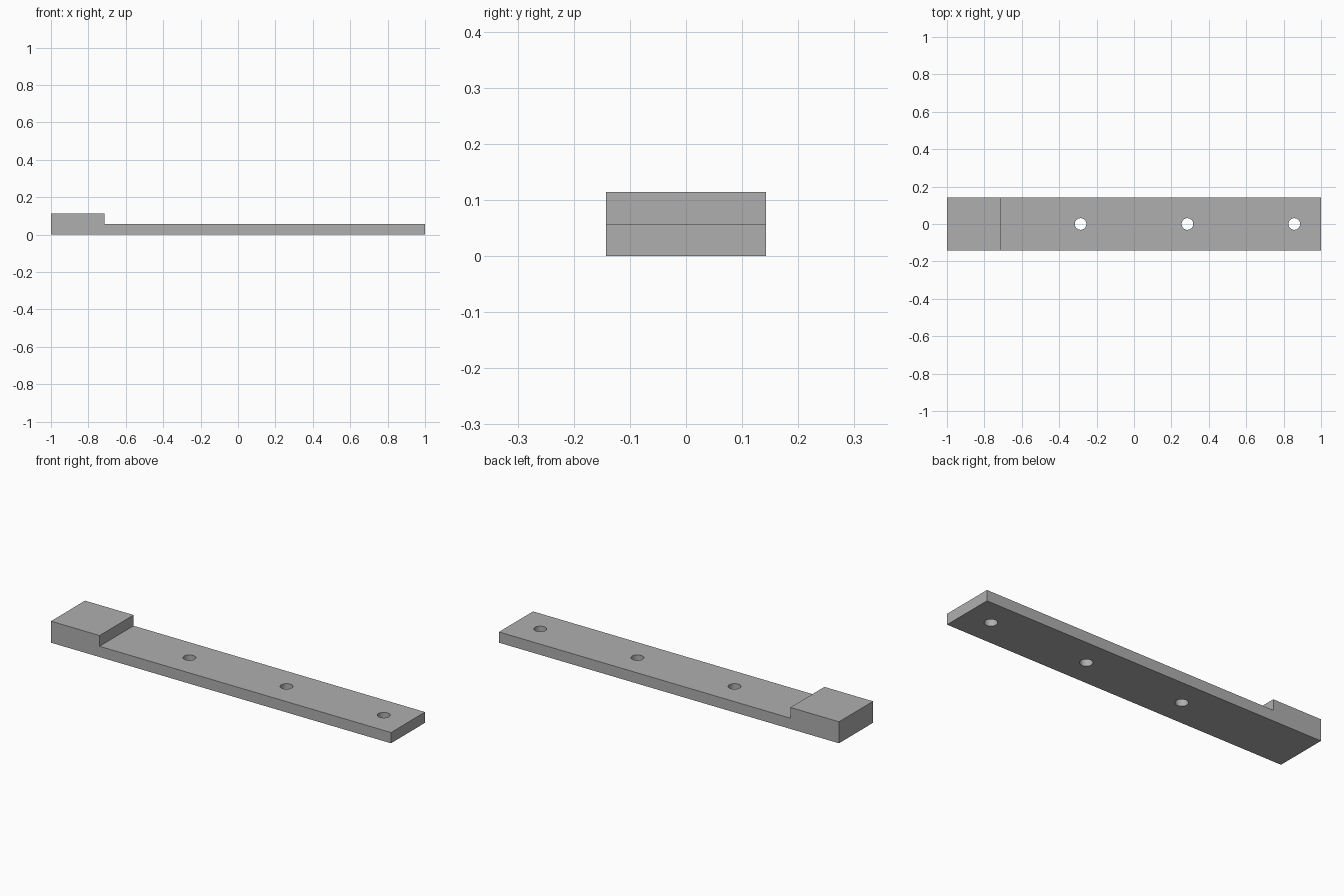
import bpy
import bmesh

if "Cube" in bpy.data.objects:
    bpy.data.objects.remove(bpy.data.objects["Cube"], do_unlink=True)

UNIT = 2 / 35               # the bar is 35 units long
HALF_WIDTH = 2.5 * UNIT
THICK = UNIT
STEP_X = -1 + 5 * UNIT
HOLE_RADIUS = 0.031

# Plain grey metal
grey = bpy.data.materials.new("grey metal")
grey.use_nodes = True
colour = (0.43, 0.43, 0.43, 1)
grey.diffuse_color = colour
grey.node_tree.nodes["Principled BSDF"].inputs["Base Color"].default_value = colour

# Stepped bar: side profile extruded across the width
profile = [(-1, 0), (1, 0), (1, THICK), (STEP_X, THICK),
           (STEP_X, 2 * THICK), (-1, 2 * THICK)]
bm = bmesh.new()
side = bm.faces.new([bm.verts.new((x, -HALF_WIDTH, z)) for x, z in profile])
extruded = bmesh.ops.extrude_face_region(bm, geom=[side])["geom"]
bmesh.ops.translate(bm, vec=(0, 2 * HALF_WIDTH, 0),
                    verts=[v for v in extruded if isinstance(v, bmesh.types.BMVert)])
bmesh.ops.recalc_face_normals(bm, faces=bm.faces)
mesh = bpy.data.meshes.new("stepped_bar")
bm.to_mesh(mesh)
bm.free()
mesh.materials.append(grey)
bar = bpy.data.objects.new("stepped_bar", mesh)
bpy.context.collection.objects.link(bar)

# Three evenly spaced through holes
cutters = []
for i in range(3):
    bpy.ops.mesh.primitive_cylinder_add(
        vertices=48, radius=HOLE_RADIUS, depth=4 * THICK,
        location=((10 * i - 5) * UNIT, 0, THICK / 2))
    cutter = bpy.context.object
    cutter.name = f"hole_cutter_{i + 1}"
    cutter.data.materials.append(grey)
    cutter.hide_render = True
    cutters.append(cutter)
    cut = bar.modifiers.new(f"hole_{i + 1}", "BOOLEAN")
    cut.operation = "DIFFERENCE"
    cut.solver = "EXACT"
    cut.object = cutter

# Apply the cuts, drop the cutters and smooth the hole walls
bpy.ops.object.select_all(action="DESELECT")
bar.select_set(True)
bpy.context.view_layer.objects.active = bar
for modifier in list(bar.modifiers):
    bpy.ops.object.modifier_apply(modifier=modifier.name)
for cutter in cutters:
    bpy.data.objects.remove(cutter, do_unlink=True)
bpy.ops.object.shade_smooth_by_angle()
